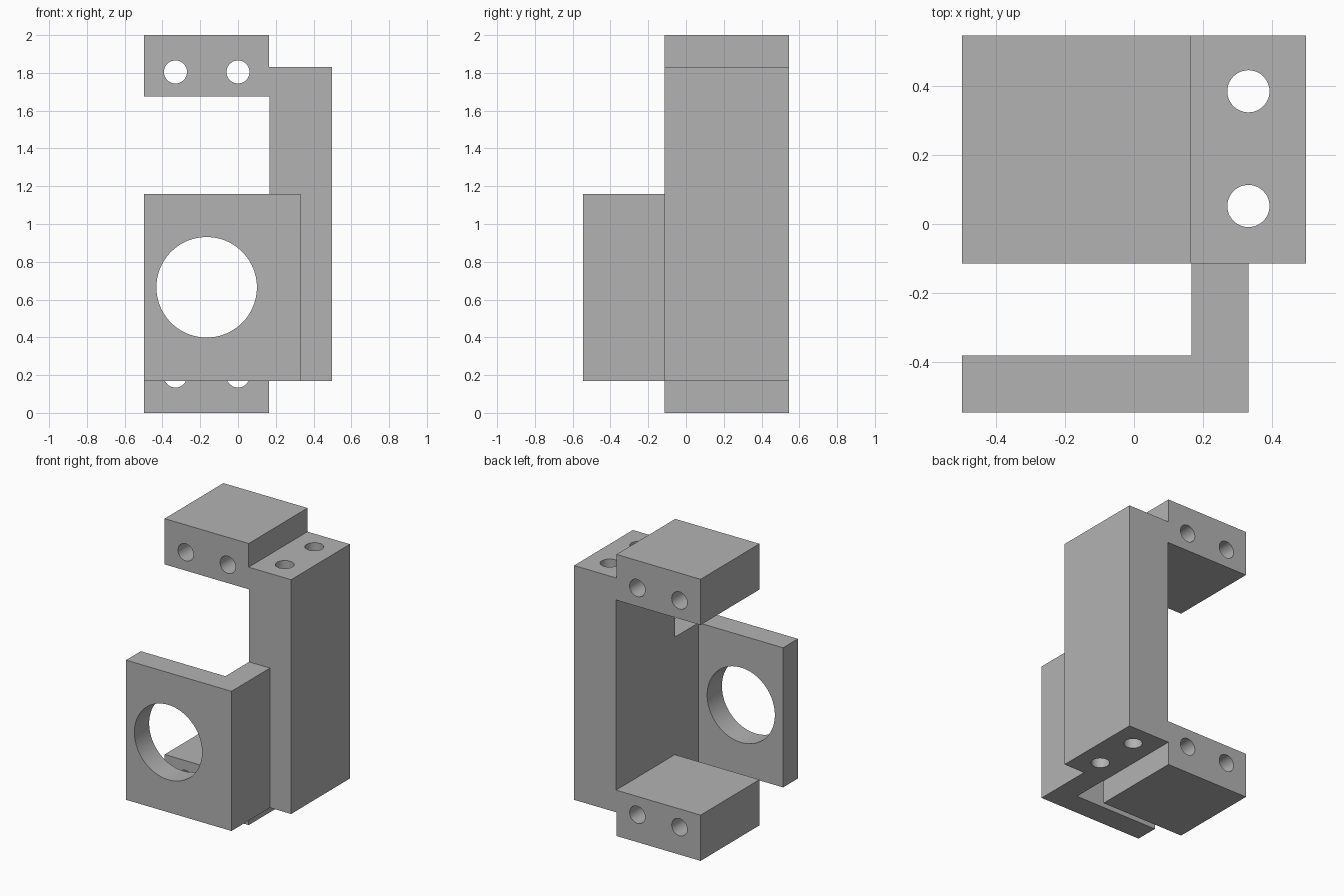
import bpy
import bmesh
from math import pi
from mathutils import Matrix, Vector

cube = bpy.data.objects.get("Cube")
if cube:
    bpy.data.objects.remove(cube, do_unlink=True)

grey = bpy.data.materials.new("mid grey")
grey.use_nodes = True
colour = (0.45, 0.45, 0.45, 1)
grey.diffuse_color = colour
grey.node_tree.nodes["Principled BSDF"].inputs["Base Color"].default_value = colour


def make_object(name, bm):
    bmesh.ops.recalc_face_normals(bm, faces=bm.faces)
    mesh = bpy.data.meshes.new(name)
    bm.to_mesh(mesh)
    bm.free()
    mesh.materials.append(grey)
    obj = bpy.data.objects.new(name, mesh)
    bpy.context.collection.objects.link(obj)
    return obj


def extrude_profile(name, points, direction):
    """Extrude a flat outline along a direction."""
    bm = bmesh.new()
    face = bm.faces.new([bm.verts.new(p) for p in points])
    result = bmesh.ops.extrude_face_region(bm, geom=[face], use_keep_orig=True)
    verts = [v for v in result["geom"] if isinstance(v, bmesh.types.BMVert)]
    bmesh.ops.translate(bm, verts=verts, vec=Vector(direction))
    return make_object(name, bm)


def drill(obj, holes, rotation, segments):
    """Cut round through holes given as (centre, radius, length)."""
    bm = bmesh.new()
    for centre, radius, length in holes:
        bmesh.ops.create_cone(
            bm, cap_ends=True, segments=segments, radius1=radius, radius2=radius,
            depth=length, matrix=Matrix.Translation(centre) @ rotation)
    cutter = make_object("hole_cutter", bm)
    cutter.hide_render = True
    mod = obj.modifiers.new("holes", "BOOLEAN")
    mod.operation = "DIFFERENCE"
    mod.solver = "EXACT"
    mod.object = cutter
    activate(obj)
    bpy.ops.object.modifier_apply(modifier=mod.name)
    bpy.data.objects.remove(cutter, do_unlink=True)


def activate(obj):
    bpy.ops.object.select_all(action="DESELECT")
    obj.select_set(True)
    bpy.context.view_layer.objects.active = obj


along_y = Matrix.Rotation(pi / 2, 4, "X")
along_z = Matrix.Identity(4)

# Main bracket: upright with a stepped mounting block at each end
left, right, step, inner = -0.497, 0.497, 0.164, 0.167
front, back = -0.114, 0.546
lower = [(inner, 0.325), (left, 0.325), (left, 0), (step, 0), (step, 0.168), (right, 0.168)]
upper = [(x, 2 - z) for x, z in reversed(lower)]
bracket = extrude_profile(
    "main_bracket", [(x, front, z) for x, z in lower + upper], (0, back - front, 0))

# Screw holes through the blocks, front to back
drill(bracket, [((x, 0.2, z), 0.061, 2) for x in (-0.331, 0) for z in (0.195, 1.805)],
      along_y, 48)
# Long holes down the upright
drill(bracket, [((0.331, y, 1), 0.061, 3) for y in (0.052, 0.384)], along_z, 48)

# Front plate with its side arm
outline = [(left, -0.546), (0.331, -0.546), (0.331, front),
           (inner, front), (inner, -0.38), (left, -0.38)]
plate = extrude_profile("front_plate", [(x, y, 0.168) for x, y in outline], (0, 0, 0.992))
drill(plate, [((-0.166, -0.5, 0.665), 0.266, 0.6)], along_y, 96)

for part in (bracket, plate):
    activate(part)
    bpy.ops.object.shade_smooth_by_angle(angle=pi / 6)
